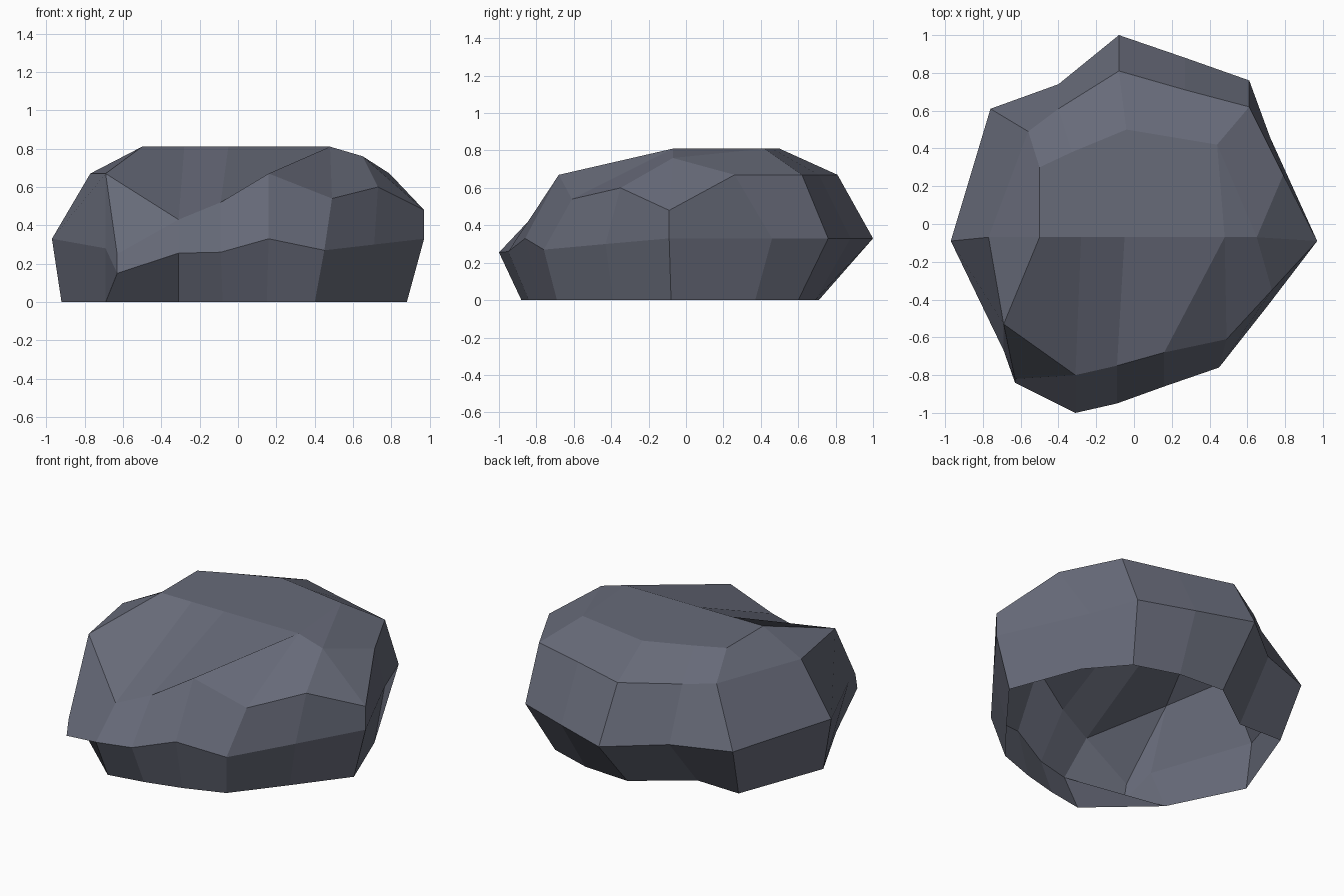
import bpy, bmesh

if "Cube" in bpy.data.objects:
    bpy.data.objects.remove(bpy.data.objects["Cube"])

# Contour rings, counter-clockwise from the left: (x, y) or (x, y, own height)
foot = [(-.92, -.08), (-.69, -.54), (-.69, -.54), (-.31, -.88), (-.08, -.84),
        (.15, -.78), (.40, -.69), (.64, -.39), (.88, -.08), (.71, .37),
        (.51, .60), (.23, .69), (-.08, .71), (-.41, .47), (-.71, .48)]
girth = [(-.97, -.09), (-.69, -.67, .28), (-.63, -.84, .15), (-.31, -1, .255), (-.09, -.95, .26),
         (.16, -.86), (.45, -.76, .27), (.71, -.43, .3), (.97, -.09), (.72, .46),
         (.61, .76), (.27, .88), (-.08, 1), (-.40, .74), (-.76, .61)]
shoulder = [(-.77, -.07), (-.69, -.53), (-.63, -.82, .25), (-.31, -.80, .43), (-.09, -.75, .52),
            (.16, -.68), (.49, -.61, .54), (.73, -.35, .6), (.97, -.09, .48), (.79, .26),
            (.61, .62), (.27, .71), (-.08, .81), (-.40, .61), (-.56, .49)]
crown = [(-.50, -.07), (-.50, -.07), (-.50, -.07), (-.28, -.07), (-.05, -.07),
         (.48, -.07), (.48, -.07), (.65, -.07, .76), (.65, -.07, .76), (.65, -.07, .76),
         (.44, .42), (.20, .46), (-.04, .50), (-.33, .38), (-.50, .30)]

bm = bmesh.new()
cache = {}


def ring(points, height):
    """Vertices of one contour; repeated points share a vertex."""
    out = []
    for p in points:
        co = (p[0], p[1], p[2] if len(p) > 2 else height)
        if co not in cache:
            cache[co] = bm.verts.new(co)
        out.append(cache[co])
    return out


def face(verts):
    verts = list(dict.fromkeys(verts))
    if len(verts) > 2:
        bm.faces.new(verts)


def loft(a, b):
    for i in range(len(a)):
        j = (i + 1) % len(a)
        face([a[i], a[j], b[j], b[i]])


r0, r1, r2, r3 = (ring(p, z) for p, z in
                  ((foot, 0), (girth, .33), (shoulder, .67), (crown, .81)))
chip = r2[:]
chip[2] = r2[1]          # chipped facet at the front left corner
for lower, upper in ((r0, r1), (r1, r2), (r2, chip), (chip, r3)):
    loft(lower, upper)
face(r3)                 # top; the underside stays open
bmesh.ops.triangulate(bm, faces=[f for f in bm.faces if len(f.verts) > 4])

mesh = bpy.data.meshes.new("rock")
bm.to_mesh(mesh)
bm.free()
rock = bpy.data.objects.new("rock", mesh)
bpy.context.collection.objects.link(rock)

mat = bpy.data.materials.new("slate grey")
mat.diffuse_color = (.135, .145, .19, 1)
mat.use_nodes = True
mat.node_tree.nodes["Principled BSDF"].inputs["Base Color"].default_value = mat.diffuse_color
mesh.materials.append(mat)
